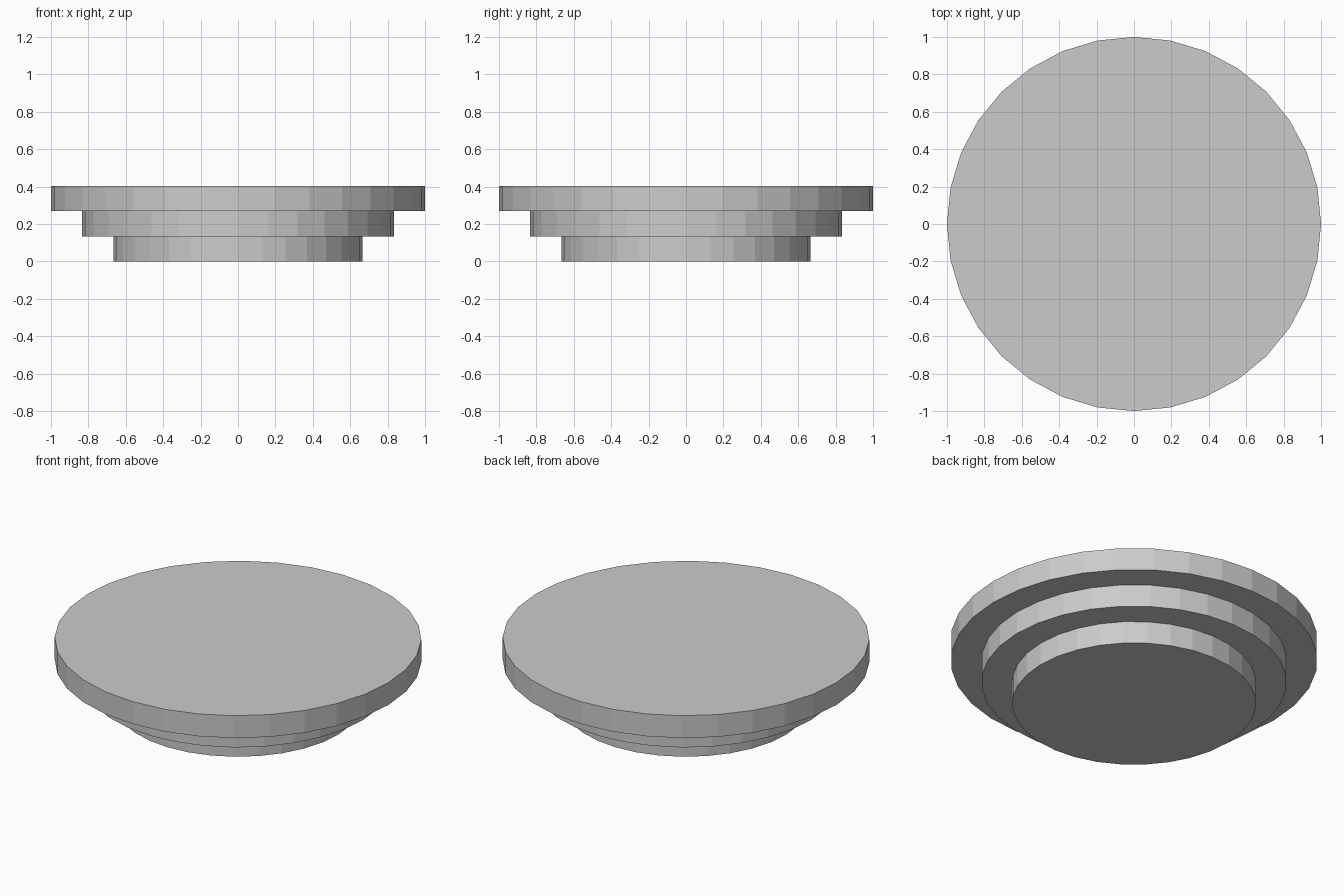
import bpy

cube = bpy.data.objects.get("Cube")
if cube:
    bpy.data.objects.remove(cube, do_unlink=True)

# Plain grey finish
grey = bpy.data.materials.new("light_grey")
grey.use_nodes = True
colour = (0.6, 0.6, 0.6, 1)
grey.diffuse_color = colour
grey.node_tree.nodes["Principled BSDF"].inputs["Base Color"].default_value = colour

TIER_HEIGHT = 0.403 / 3


def add_tier(name, level, radius):
    """One flat-sided disc, stacked by level."""
    bpy.ops.mesh.primitive_cylinder_add(
        vertices=32, radius=radius, depth=TIER_HEIGHT,
        location=(0, 0, TIER_HEIGHT * (level + 0.5)))
    tier = bpy.context.object
    tier.name = name
    tier.data.materials.append(grey)


# Three discs that widen towards the top
for level, (name, radius) in enumerate((
        ("bottom_tier", 0.665), ("middle_tier", 0.833), ("top_tier", 1.0))):
    add_tier(name, level, radius)
